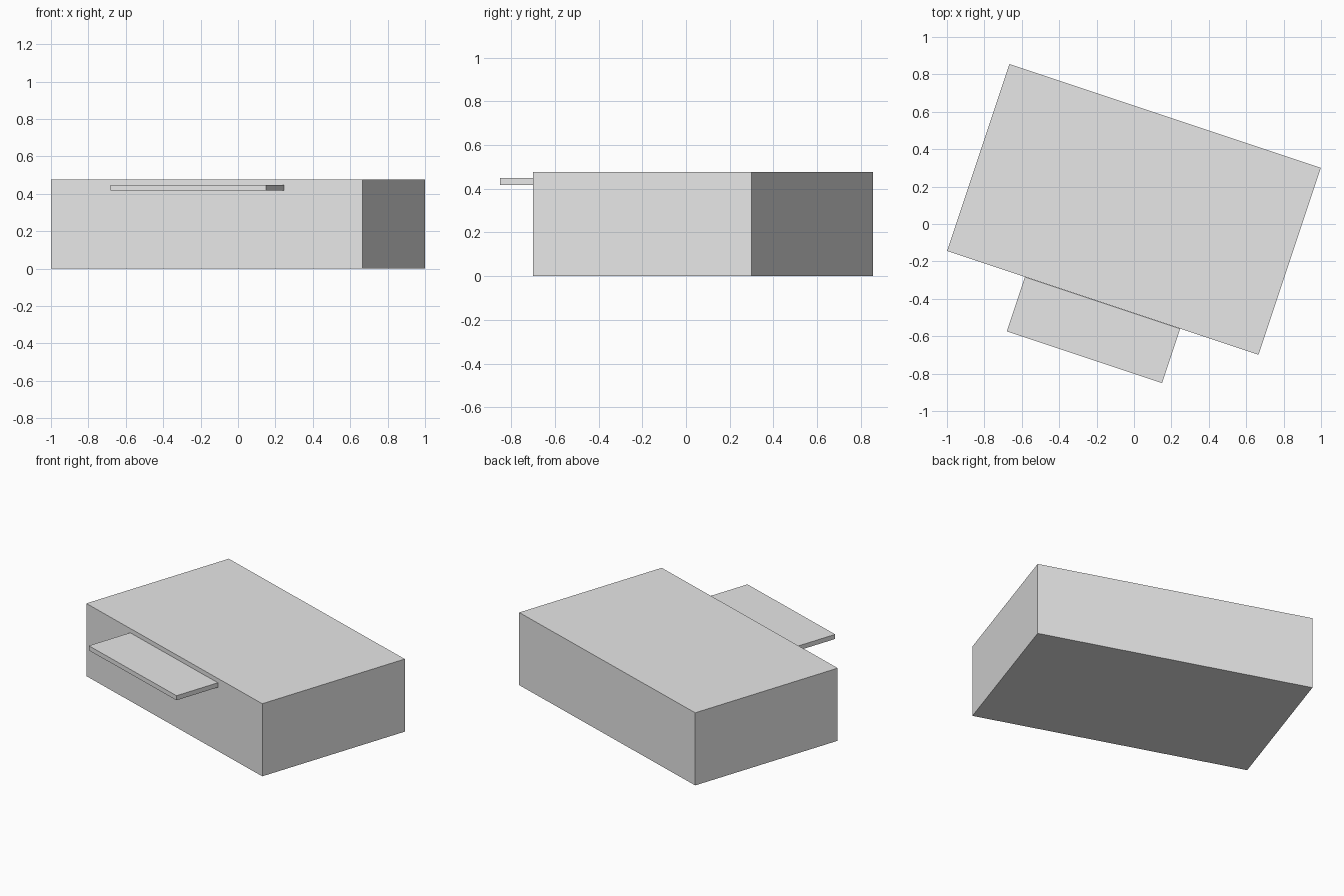
import bpy
import math

old = bpy.data.objects.get("Cube")
if old:
    bpy.data.objects.remove(old, do_unlink=True)

# One plain grey for the whole building
grey = bpy.data.materials.new("light_grey")
grey.use_nodes = True
colour = (0.8, 0.8, 0.8, 1)
grey.diffuse_color = colour
grey.node_tree.nodes["Principled BSDF"].inputs["Base Color"].default_value = colour

TURN = -math.atan2(1, 3)  # the building stands turned on its plot


def box(name, centre, size):
    bpy.ops.mesh.primitive_cube_add(size=1, location=centre, rotation=(0, 0, TURN))
    obj = bpy.context.object
    obj.name = name
    obj.scale = size
    bpy.ops.object.transform_apply(location=False, rotation=False, scale=True)
    obj.data.materials.append(grey)
    return obj


# Main block, resting on the ground
box("building_block", (0, 0.078, 0.238), (1.755, 1.054, 0.476))

# Thin canopy standing out from the front wall
box("front_canopy", (-0.217, -0.567, 0.433), (0.875, 0.306, 0.03))
